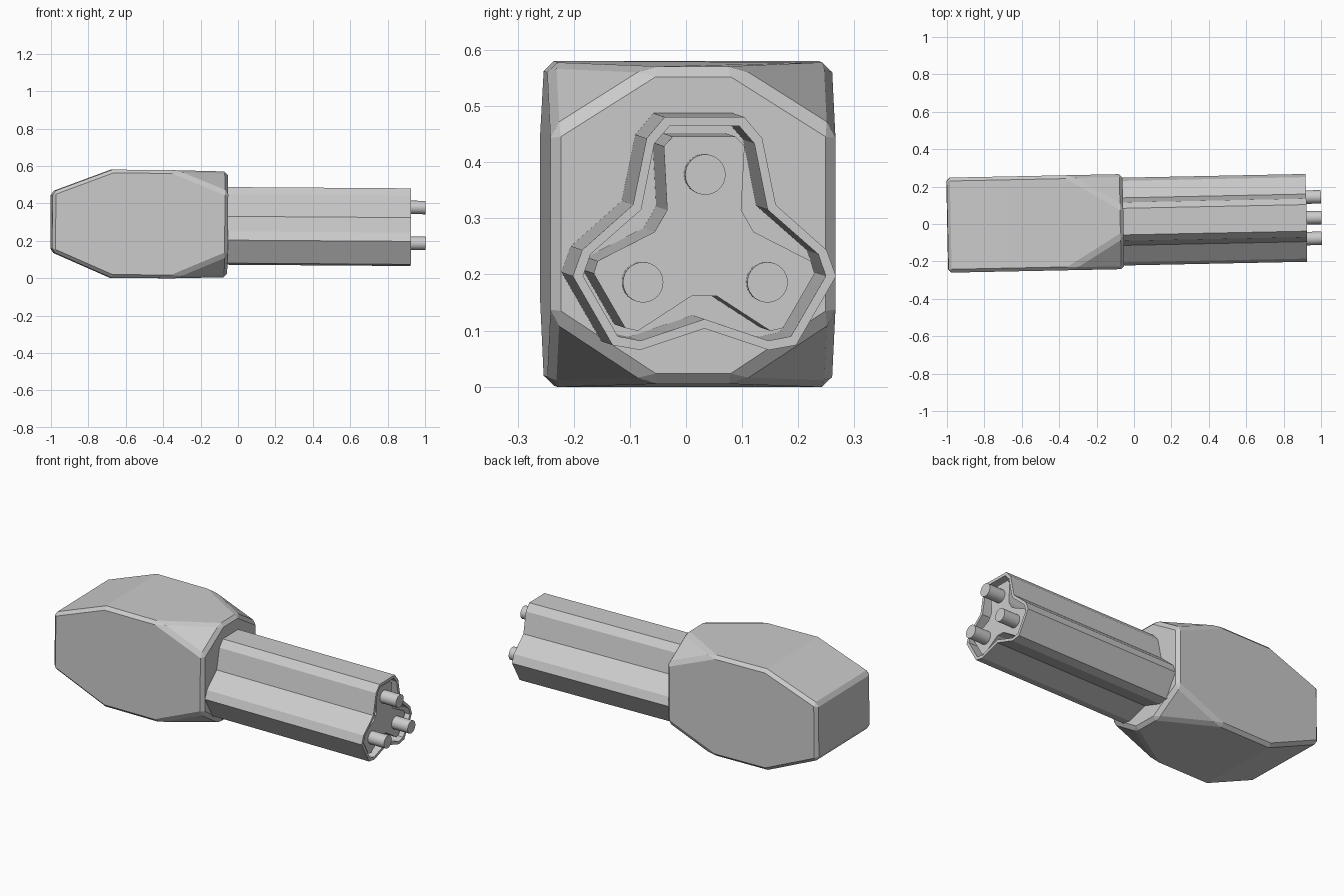
import bpy, bmesh
from math import radians, sin, cos, pi
from mathutils import Matrix, Vector

if "Cube" in bpy.data.objects:
    bpy.data.objects.remove(bpy.data.objects["Cube"])

# The whole model is turned very slightly sideways and downwards
POSE = (Matrix.Translation((0, 0.014, 0)) @ Matrix.Rotation(radians(1.17), 4, 'Z')
        @ Matrix.Rotation(radians(0.4), 4, 'Y'))
AXIS_Z = 0.257


def finish(bm, name, bevel=0.0, smooth=False):
    bmesh.ops.recalc_face_normals(bm, faces=bm.faces)
    mesh = bpy.data.meshes.new(name)
    bm.to_mesh(mesh)
    bm.free()
    ob = bpy.data.objects.new(name, mesh)
    bpy.context.collection.objects.link(ob)
    ob.matrix_world = POSE
    if bevel:
        mod = ob.modifiers.new("edge_bevel", 'BEVEL')
        mod.width = bevel
        mod.segments = 1
    if smooth:
        bpy.ops.object.select_all(action='DESELECT')
        ob.select_set(True)
        bpy.context.view_layer.objects.active = ob
        bpy.ops.object.shade_smooth_by_angle(angle=radians(30))
    return ob


def lobed(half, valley=None):
    """Three-lobed outline: half = right side of the top lobe, valley = notch radius."""
    lobe = list(half) + [(-y, z) for y, z in reversed(half)]
    if valley:
        lobe.append((-valley * sin(pi / 3), valley * cos(pi / 3)))
    pts = []
    for k in range(3):
        c, s = cos(k * 2 * pi / 3), sin(k * 2 * pi / 3)
        pts += [(y * c - z * s, y * s + z * c) for y, z in lobe]
    return pts


def ring(bm, outline, x, cy=0, cz=AXIS_Z):
    return [bm.verts.new((x, y + cy, z + cz)) for y, z in outline]


def bridge(bm, a, b):
    n = len(a)
    for i in range(n):
        j = (i + 1) % n
        bm.faces.new((a[i], a[j], b[j], b[i]))


def prism(name, outline, x0, x1, cy=0, cz=AXIS_Z, smooth=False):
    bm = bmesh.new()
    a, b = ring(bm, outline, x0, cy, cz), ring(bm, outline, x1, cy, cz)
    bridge(bm, a, b)
    bm.faces.new(a)
    bm.faces.new(b)
    return finish(bm, name, smooth=smooth)


# Housing: long octagonal block whose front corners are cut to an octagon face
bm = bmesh.new()
for s in (-1, 1):
    for x, y, zs in ((-1.0, 0.254, (0.135, 0.455)),
                     (-0.68, 0.254, (-0.003, 0.576)),
                     (-0.36, 0.254, (-0.003, 0.576)),
                     (-0.06, 0.254, (0.125, 0.455)),
                     (-0.06, 0.072, (0.005, 0.57))):
        for z in zs:
            bm.verts.new((x, s * y, z))
bmesh.ops.convex_hull(bm, input=bm.verts)
bmesh.ops.dissolve_limit(bm, angle_limit=radians(1.5), verts=bm.verts, edges=bm.edges)
finish(bm, "housing", bevel=0.018)

# Shroud: thin open three-lobed tube
outer = lobed([(0.103, 0.192), (0.071, 0.23)], 0.147)
inner = lobed([(0.089, 0.183), (0.062, 0.214)], 0.130)
bm = bmesh.new()
loops = [ring(bm, o, x) for o, x in ((outer, -0.09), (outer, 0.92), (inner, 0.92), (inner, -0.09))]
for i in range(4):
    bridge(bm, loops[i], loops[(i + 1) % 4])
finish(bm, "barrel_shroud")

# Core: narrower three-lobed bar inside the shroud
core = lobed([(0.066, 0.064), (0.072, 0.178), (0.056, 0.195)])
prism("barrel_core", core, -0.09, 0.9)

# Three barrels
circle = [(0.036 * cos(i * pi / 16), 0.036 * sin(i * pi / 16)) for i in range(32)]
for k in range(3):
    a = pi / 2 + k * 2 * pi / 3
    prism(f"barrel_{k + 1}", circle, 0.85, 1.0,
          0.128 * cos(a), AXIS_Z + 0.128 * sin(a), smooth=True)
